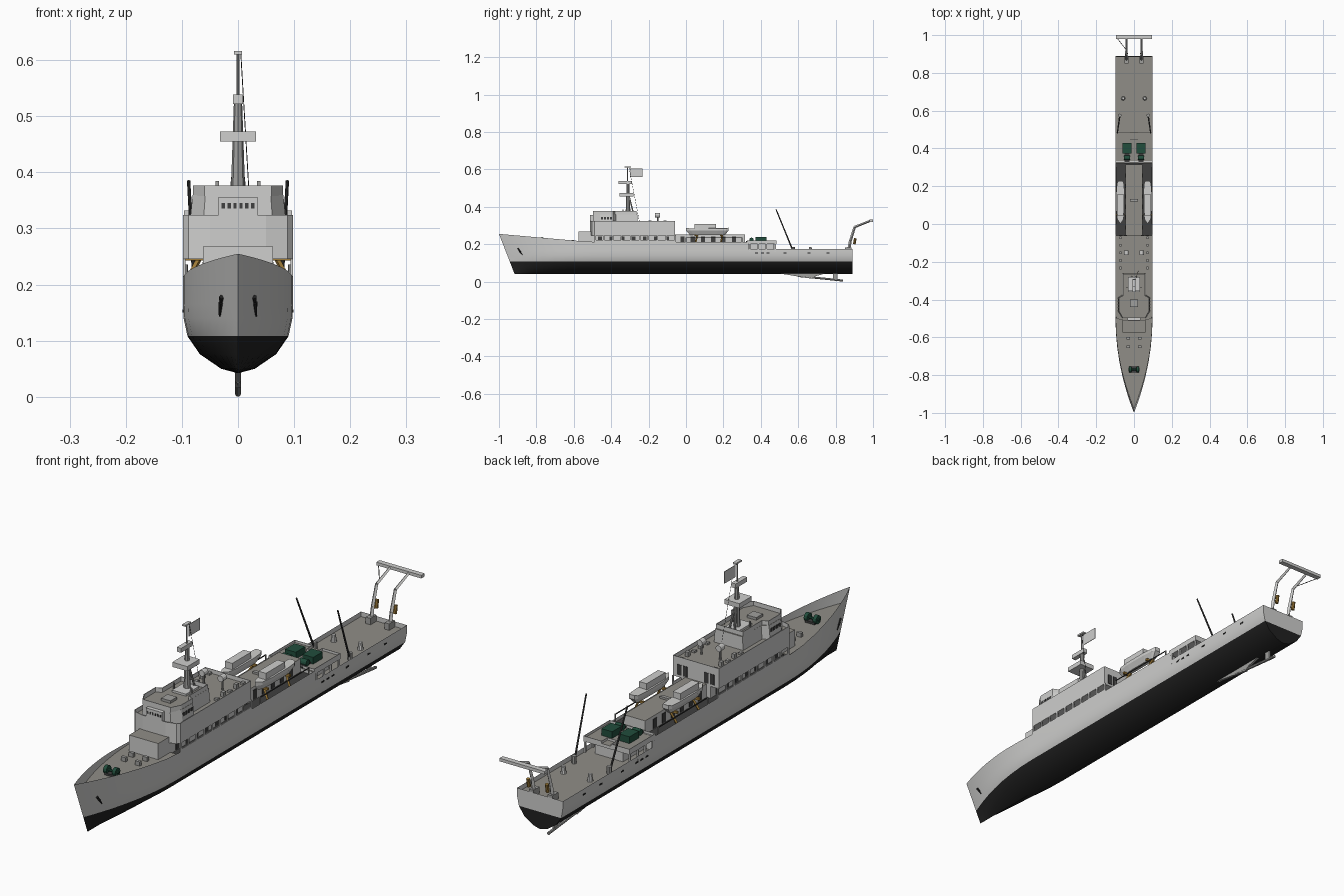
import bpy, bmesh, math
from mathutils import Vector

if "Cube" in bpy.data.objects:
    bpy.data.objects.remove(bpy.data.objects["Cube"])

def mat(name, r, g, b):
    m = bpy.data.materials.new(name)
    m.diffuse_color = (r, g, b, 1)
    m.use_nodes = True
    m.node_tree.nodes["Principled BSDF"].inputs["Base Color"].default_value = m.diffuse_color
    return m
GREY = mat("hull_grey", .62, .62, .61)
DECK = mat("deck_grey", .28, .27, .245)
BLACK = mat("bottom_black", .015, .015, .015)
DARK = mat("dark_grey", .05, .05, .05)
GREEN = mat("winch_green", .015, .075, .045)
ORANGE = mat("davit_orange", .35, .2, .04)
MID = mat("mid_grey", .35, .35, .34)

def mesh(name, verts, faces, mats, rule=None):
    me = bpy.data.meshes.new(name)
    me.from_pydata([tuple(v) for v in verts], [], faces)
    bm = bmesh.new(); bm.from_mesh(me)
    bmesh.ops.remove_doubles(bm, verts=bm.verts, dist=1e-5)
    bmesh.ops.recalc_face_normals(bm, faces=bm.faces)
    for f in bm.faces:
        f.normal_update()
        if rule: f.material_index = rule(f)
    bm.to_mesh(me); bm.free()
    for m in mats: me.materials.append(m)
    ob = bpy.data.objects.new(name, me)
    bpy.context.collection.objects.link(ob)
    return ob

def top_rule(f): return 1 if f.normal.z > .9 else 0

def prism(name, poly, z0, z1, m, top=None, scale=1.0):
    n = len(poly)
    v = [(x, y, z0) for x, y in poly] + [(x * scale, y, z1) for x, y in poly]
    f = [list(range(n))[::-1], list(range(n, 2 * n))]
    f += [[i, (i + 1) % n, n + (i + 1) % n, n + i] for i in range(n)]
    return mesh(name, v, f, [m, top or m], top_rule)

def box(name, x0, x1, y0, y1, z0, z1, m, top=None):
    return prism(name, [(x0, y0), (x1, y0), (x1, y1), (x0, y1)], z0, z1, m, top)

def pair(name, x0, x1, *a):
    for s, side in ((1, "right"), (-1, "left")):
        box(name + "_" + side, min(s * x0, s * x1), max(s * x0, s * x1), *a)

def wall(name, poly, z0, z1, m, t=.003, closed=True):
    n = len(poly)
    v = [(x, y, z0) for x, y in poly] + [(x, y, z1) for x, y in poly]
    f = [[i, (i + 1) % n, n + (i + 1) % n, n + i] for i in range(n if closed else n - 1)]
    ob = mesh(name, v, f, [m])
    mod = ob.modifiers.new("thickness", 'SOLIDIFY'); mod.thickness = t
    return ob

def rod(name, p, q, r0, m, r1=None, n=8):
    p, q = Vector(p), Vector(q)
    rot = (q - p).to_track_quat('Z', 'Y')
    v = []
    for c, r in ((p, r0), (q, r0 if r1 is None else r1)):
        v += [c + rot @ Vector((r * math.cos(2 * math.pi * i / n), r * math.sin(2 * math.pi * i / n), 0)) for i in range(n)]
    f = [list(range(n))[::-1], list(range(n, 2 * n))] + [[i, (i + 1) % n, n + (i + 1) % n, n + i] for i in range(n)]
    return mesh(name, v, f, [m])

def mirror_poly(half): return half + [(-x, y) for x, y in reversed(half)]

# hull: lofted shell, black below the waterline
LEVELS = [(0, .042), (.03, .05), (.068, .076), (.09, .108), (.097, .14), (.098, .165)]
def stem(z): return -.917 - .083 * (z - .042) / .213
def fine(t): return 1 - (1 - min(max(t, 0), 1)) ** 2
def sheer(y):
    if y < -.57: return .217 + .038 * (-.57 - y) / .43
    return .213 if y < .333 else .175
def half(y, z): return .098 * fine((y - stem(z)) / (-.5 - stem(z)))

entry = [0, .04, .1, .18, .28, .4, .55, .7, .85, 1]
aft = [-.2, .1, .332, .334, .6, .89]
verts, rows = [], []
for k in range(len(entry) + len(aft)):
    row = []
    for j in range(len(LEVELS) + 1):
        w, z = LEVELS[j] if j < len(LEVELS) else (.098, .255)
        if k < len(entry):
            y = stem(z) + entry[k] * (-.5 - stem(z)); x = w * fine(entry[k])
        else:
            y = aft[k - len(entry)]; x = w
        row.append((x, y, z if j < len(LEVELS) else sheer(y)))
    rows.append([(-x, y, z) for x, y, z in row[:0:-1]] + row)
N = len(rows[0])
for r in rows: verts += r
faces = [[k * N + j, k * N + j + 1, (k + 1) * N + j + 1, (k + 1) * N + j] for k in range(len(rows) - 1) for j in range(N - 1)]
b = (len(rows) - 1) * N
faces += [[b + j, b + j + 1, b + N - 2 - j, b + N - 1 - j] for j in range((N - 1) // 2 - 1)]
m = (N - 1) // 2
faces.append([b + m - 1, b + m, b + m + 1])
hull = mesh("hull", verts, faces, [GREY, BLACK], lambda f: 1 if f.calc_center_median().z < .107 else 0)
bpy.context.view_layer.objects.active = hull
hull.select_set(True)
bpy.ops.object.shade_smooth_by_angle(angle=math.radians(25))

# decks
def deck(name, y0, y1, z, m, n=12):
    ys = [y0 + (y1 - y0) * i / n for i in range(n + 1)]
    prism(name, mirror_poly([(max(half(y, z) - .001, .0005), y) for y in ys]), z - .004, z, m)
deck("fore_deck", -.975, -.5, .206, DECK)
deck("passage_deck", -.5, .333, .2, DARK, 2)
deck("aft_deck", .333, .888, .157, DECK, 2)
box("deck_break", -.097, .097, .329, .333, .157, .213, GREY)

# keel fin, shaft and strut below the stern
prof = [(.49, .045), (.67, .016), (.69, .028), (.75, .045)]
mesh("keel_fin", [(s * .005, y, z) for s in (-1, 1) for y, z in prof],
     [[0, 1, 2, 3], [7, 6, 5, 4]] + [[i, (i + 1) % 4, 4 + (i + 1) % 4, 4 + i] for i in range(4)], [MID])
rod("propeller_shaft", (0, .6, .03), (0, .84, .0055), .0055, MID)
box("shaft_strut", -.003, .003, .785, .81, .008, .046, MID)

# superstructure: inner house, overhanging upper house with open side passages
box("breakwater_house", -.062, .062, -.575, -.505, .2, .268, GREY, DECK)
box("inner_house", -.062, .062, -.51, -.06, .2, .246, GREY)
front = [(.098, -.06), (.098, -.49), (.088, -.502), (.05, -.512)]
house = mirror_poly(front)
prism("upper_house", house, .246, .308, GREY, DECK)
wall("house_bulwark", house, .306, .324, GREY)
for i in range(10):
    y = -.49 + i * .0475
    pair("passage_pillar", .094, .098, y, y + .008, .2, .248, GREY)
pair("passage_rail", .095, .098, -.49, -.06, .2, .222, GREY)
for i in range(7):
    pair("house_door", .062, .0635, -.47 + i * .06, -.45 + i * .06, .203, .24, DARK)
for x in (-.07, -.045, .045, .07):
    box("aft_door", x - .009, x + .009, -.0605, -.0585, .255, .295, DARK)
for i in range(5):
    pair("deck_locker", .065, .078, -.24 + i * .04, -.225 + i * .04, .308, .326 if i % 2 else .316, MID)

# wheelhouse with windows and parapet
wh = mirror_poly([(.062, -.26), (.062, -.375), (.086, -.39), (.086, -.46), (.062, -.497)])
prism("wheelhouse", wh, .308, .36, GREY, DECK, .94)
wall("bridge_parapet", mirror_poly([(.058, -.265), (.058, -.38), (.08, -.39), (.08, -.46), (.06, -.497)]), .358, .377, GREY)
box("bridge_front", -.035, .035, -.512, -.49, .308, .356, GREY)
for i in range(6):
    x = -.0265 + i * .0106
    box("front_window", x - .003, x + .003, -.5132, -.511, .336, .345, DARK)
for i in range(4):
    pair("side_window", .08, .0845, -.455 + i * .016, -.444 + i * .016, .333, .346, DARK)
box("bridge_hatch", -.02, .02, -.44, -.4, .36, .37, MID)

# mast with platforms, flag and stay
box("mast_foot", -.03, .03, -.36, -.28, .36, .368, GREY)
rod("mast_lower", (0, -.31, .36), (0, -.31, .535), .013, MID, .007)
for s in (-1, 1):
    rod("mast_leg", (s * .012, -.28, .36), (0, -.305, .46), .004, MID)
    box("radar_post", s * .037 - .003, s * .037 + .003, -.34, -.334, .36, .385, MID)
box("mast_platform", -.032, .032, -.355, -.28, .455, .473, GREY)
box("upper_platform", -.009, .009, -.36, -.29, .522, .539, GREY)
rod("mast_pole", (0, -.312, .53), (0, -.312, .612), .003, MID)
box("mast_cap", -.007, .007, -.33, -.295, .61, .616, GREY)
box("flag", -.001, .001, -.3, -.232, .56, .606, GREY)
rod("mast_stay", (.005, -.305, .612), (.022, -.25, .325), .0008, DARK, n=4)
for s in (-1, 1):
    rod("search_post", (s * .04, -.152, .308), (s * .04, -.152, .345), .004, MID)
    rod("search_light", (s * .04, -.165, .355), (s * .04, -.14, .355), .012, GREY, n=12)

# aft deckhouse
box("aft_deckhouse", -.046, .046, -.06, .315, .2, .252, GREY, DECK)
box("roof_vent", -.02, .02, .118, .132, .252, .26, MID)
for i in range(6):
    pair("deckhouse_door", .046, .0475, -.03 + i * .055, -.008 + i * .055, .203, .24, DARK)

# lifeboats on davits
for s in (-1, 1):
    c = s * .072
    plan = [(0, .0), (.016, .025), (.022, .07), (.022, .17), (.018, .215), (.012, .228)]
    ring = plan + [(-x, y) for x, y in reversed(plan[1:])]
    n = len(ring)
    v = [(c + x * .45, .114 + (y - .114) * .82, .25) for x, y in ring] + [(c + x, y, .272) for x, y in ring] + [(c + x, y, .284 if 0.02 < y < .22 else .288) for x, y in ring]
    f = [list(range(n)), list(range(2 * n, 3 * n))] + [[r * n + i, r * n + (i + 1) % n, (r + 1) * n + (i + 1) % n, (r + 1) * n + i] for r in (0, 1) for i in range(n)]
    mesh("lifeboat_hull", v, f, [GREY])
    prism("lifeboat_cabin", [(c - .016, .045), (c + .016, .045), (c + .016, .16), (c - .016, .16)], .284, .309, GREY)
    for y in (.05, .185):
        rod("davit_arm", (s * .094, y, .2), (s * .066, y + .01, .252), .005, ORANGE, n=4)
        box("boat_cradle", c - .022, c + .022, y - .004, y + .004, .243, .252, ORANGE)
    for y in (.0, .3):
        rod("davit_post", (s * .092, y, .2), (s * .092, y, .236), .003, MID, n=6)
    box("boat_rail", s * .093 - .001, s * .093 + .001, 0, .3, .232, .236, DARK)

# winch platform over the open aft passage
box("winch_platform", -.098, .098, .32, .485, .2, .212, GREY, DECK)
wall("platform_bulwark", [(.02, .45), (.02, .485), (.098, .485), (.098, .325), (-.098, .325), (-.098, .485), (-.02, .485), (-.02, .45)], .21, .221, GREY)
box("winch_room", -.06, .06, .33, .47, .157, .2, GREY)
for y in (.34, .385, .43, .478):
    pair("platform_post", .092, .098, y - .004, y + .004, .157, .202, GREY)
for s in (-1, 1):
    box("winch_box", s * .037 - .023, s * .037 + .023, .372, .43, .212, .238, GREEN)
    rod("winch_drum", (s * .037 - .016, .35, .223), (s * .037 + .016, .35, .223), .012, GREEN, n=12)
    box("winch_base", s * .037 - .013, s * .037 + .013, .32, .372, .212, .217, DARK)

# aft deck fittings, derrick booms and stern frame
for s in (-1, 1):
    rod("boom", (s * .075, .575, .157), (s * .088, .482, .385), .004, DARK, .003)
    rod("boom_base", (s * .075, .575, .157), (s * .075, .575, .185), .009, MID)
    rod("capstan", (s * .057, .665, .157), (s * .057, .665, .185), .011, GREY, .007, 10)
    path = [(.868, .157), (.878, .215), (.902, .292), (.985, .325)]
    for i in range(3):
        a, b2 = path[i], path[i + 1]
        rod("stern_frame_leg", (s * .04, *a), (s * .04, *b2), .0085 - .001 * i, GREY, .0075 - .001 * i, 4)
    rod("frame_ram", (s * .04, .9, .2), (s * .04, .905, .232), .007, ORANGE)
    box("frame_foot", s * .04 - .01, s * .04 + .01, .85, .886, .157, .182, MID)
    # hull side scuppers
    for y in (.37, .4, .43, .52, .65, .75):
        box("scupper", s * .0975 - .001, s * .0975 + .001, y, y + .016, .15, .156, BLACK)
    # anchors on the bow
    for y, z, h in ((-.893, .172, .012), (-.885, .16, .016)):
        x = half(y, z) * s
        rod("anchor", (x, y - .008, z + h / 2), (x + s * .002, y + .01, z - h), .005, BLACK, .002, 5)
    # fore deck fittings
    rod("windlass_drum", (s * .012, -.77, .222), (s * .026, -.77, .222), .016, GREEN, n=12)
    for y in (-.65, -.605):
        box("mooring_bitt", s * .03 - .01, s * .03 + .01, y - .006, y + .006, .206, .222, MID)
rod("windlass_shaft", (-.03, -.77, .222), (.03, -.77, .222), .005, GREEN)
box("windlass_base", -.02, .02, -.785, -.755, .206, .214, DARK)
box("stern_frame_bar", -.096, .096, .98, 1.0, .32, .332, GREY)
rod("frame_cable", (-.09, .985, .32), (-.04, .92, .295), .0015, DARK, n=4)
